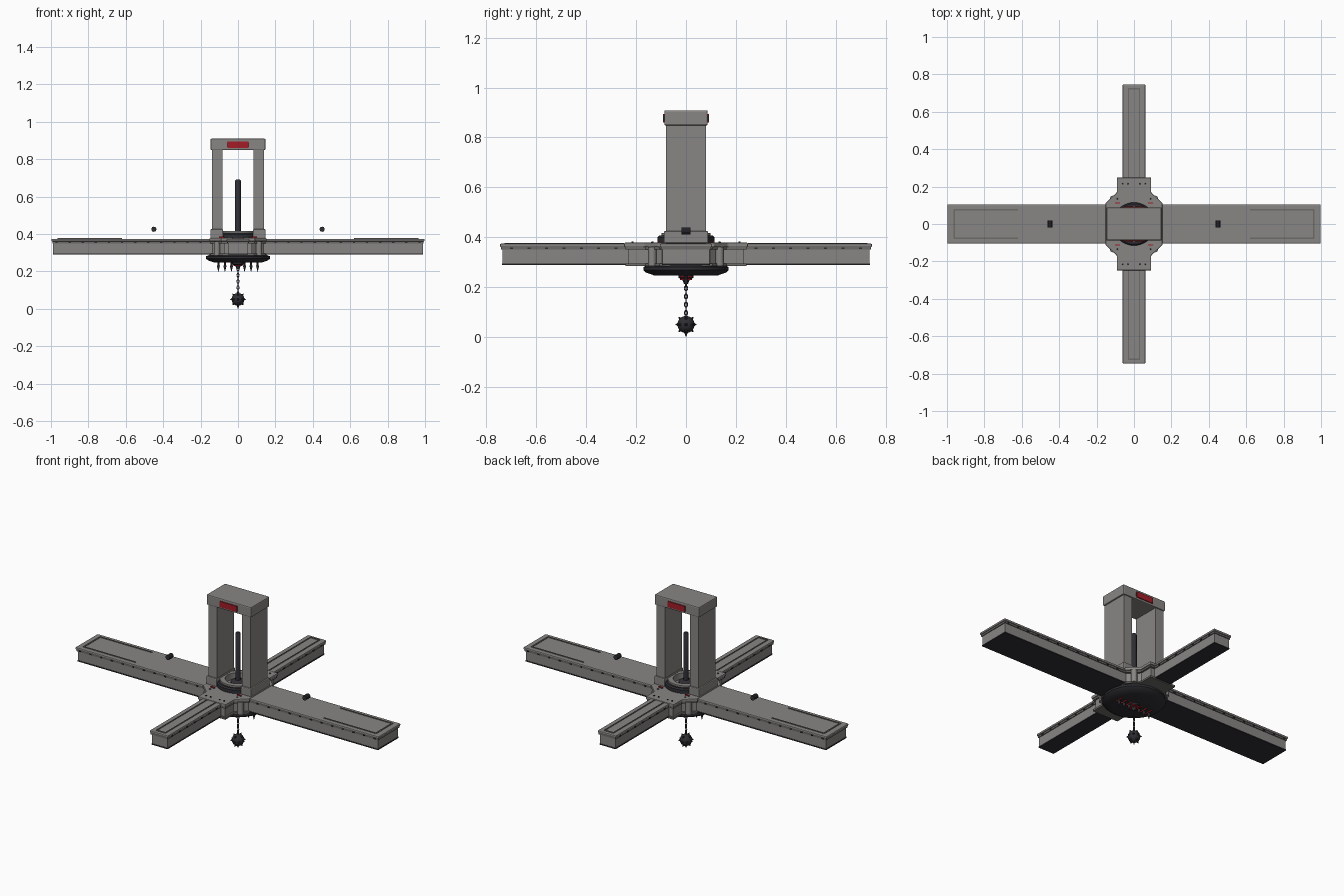
import bpy, bmesh, math
from mathutils import Vector, Matrix

cube = bpy.data.objects.get("Cube")
if cube:
    bpy.data.objects.remove(cube, do_unlink=True)


def material(name, r, g, b):
    m = bpy.data.materials.new(name)
    m.use_nodes = True
    m.diffuse_color = (r, g, b, 1)
    m.node_tree.nodes["Principled BSDF"].inputs["Base Color"].default_value = (r, g, b, 1)
    return m


STONE = material("warm_grey", 0.25, 0.24, 0.23)
TRIM = material("trim_grey", 0.15, 0.145, 0.14)
DARK = material("dark_metal", 0.028, 0.027, 0.033)
RED = material("signal_red", 0.36, 0.012, 0.02)
SIGNS = [(sx, sy) for sx in (1, -1) for sy in (1, -1)]


def finish(name, bm, mat, bevel=0, smooth=False):
    mesh = bpy.data.meshes.new(name)
    bmesh.ops.recalc_face_normals(bm, faces=bm.faces)
    bm.to_mesh(mesh)
    bm.free()
    mesh.materials.append(mat)
    ob = bpy.data.objects.new(name, mesh)
    bpy.context.collection.objects.link(ob)
    if bevel:
        mod = ob.modifiers.new("edge_bevel", 'BEVEL')
        mod.width, mod.segments = bevel, 2
    if smooth:
        bpy.ops.object.select_all(action='DESELECT')
        ob.select_set(True)
        bpy.context.view_layer.objects.active = ob
        bpy.ops.object.shade_smooth_by_angle(angle=math.radians(35))
    return ob


def boxes(name, mat, items, bevel=0):
    """Boxes given as (centre, full size), joined in one object."""
    bm = bmesh.new()
    for c, s in items:
        bmesh.ops.create_cube(bm, size=1, matrix=Matrix.Translation(c) @ Matrix.Diagonal((*s, 1)))
    return finish(name, bm, mat, bevel)


def slab(name, mat, hx, hy, z0, z1, bevel=0):
    return boxes(name, mat, [((0, 0, (z0 + z1) / 2), (2 * hx, 2 * hy, z1 - z0))], bevel)


def lathe(name, mat, profile, steps=40, closed=False):
    bm = bmesh.new()
    vs = [bm.verts.new((r, 0, z)) for r, z in profile]
    for a, b in zip(vs, vs[1:] + vs[:1] if closed else vs[1:]):
        bm.edges.new((a, b))
    bmesh.ops.spin(bm, geom=bm.verts[:] + bm.edges[:], axis=(0, 0, 1), cent=(0, 0, 0),
                   angle=math.tau, steps=steps)
    bmesh.ops.remove_doubles(bm, verts=bm.verts, dist=1e-5)
    return finish(name, bm, mat, smooth=True)


def cone(bm, start, end, r1, r2, sides=10):
    a, b = Vector(start), Vector(end)
    d = b - a
    turn = d.to_track_quat('Z', 'Y').to_matrix().to_4x4()
    bmesh.ops.create_cone(bm, cap_ends=True, segments=sides, radius1=r1, radius2=r2,
                          depth=d.length, matrix=Matrix.Translation((a + b) / 2) @ turn)


def cones(name, mat, items, sides=10):
    bm = bmesh.new()
    for item in items:
        cone(bm, *item, sides)
    return finish(name, bm, mat, smooth=True)


def hub(name, mat, z0, z1, inset=0, bevel=0):
    corner = [(0.152, 0.112), (0.092, 0.168), (0.092, 0.248)]
    corner = [(x - inset, y - inset) for x, y in corner]
    pts = corner + [(-x, y) for x, y in reversed(corner)]
    pts += [(-x, -y) for x, y in pts]
    bm = bmesh.new()
    face = bm.faces.new([bm.verts.new((x, y, z0)) for x, y in pts])
    ext = bmesh.ops.extrude_face_region(bm, geom=[face])
    bmesh.ops.translate(bm, vec=(0, 0, z1 - z0),
                        verts=[v for v in ext["geom"] if isinstance(v, bmesh.types.BMVert)])
    return finish(name, bm, mat, bevel)


# Crossing arms: walls, stepped lip, top plate and dark underside
for label, hx, hy in (("long_arm", 0.998, 0.105), ("short_arm", 0.061, 0.746)):
    slab(label + "_wall", STONE, hx - 0.01, hy - 0.01, 0.295, 0.352)
    slab(label + "_underside", DARK, hx - 0.008, hy - 0.008, 0.289, 0.2955)
    slab(label + "_lower_lip", TRIM, hx - 0.005, hy - 0.005, 0.35, 0.36)
    slab(label + "_top", STONE, hx, hy, 0.36, 0.374, 0.005)

# Raised strips on top of the arms
strips = []
for s in (1, -1):
    strips.append(((s * 0.962, 0, 0.375), (0.008, 0.155, 0.005)))
    strips.append(((0, s * 0.724, 0.375), (0.062, 0.008, 0.005)))
for sx, sy in SIGNS:
    strips.append(((sx * 0.792, sy * 0.077, 0.375), (0.345, 0.007, 0.005)))
    strips.append(((sx * 0.029, sy * 0.487, 0.375), (0.006, 0.475, 0.005)))
boxes("arm_strips", TRIM, strips)

# Rivets below the lips
rivets = []
for sx, sy in SIGNS:
    for i in range(12):
        rivets.append(((sx * (0.2 + i * 0.07), sy * 0.101, 0.355), (0.012, 0.004, 0.006)))
    for i in range(7):
        rivets.append(((sx * 0.057, sy * (0.28 + i * 0.07), 0.355), (0.004, 0.012, 0.006)))
boxes("lip_rivets", DARK, rivets)

# Hub with flanges and corner posts
hub("hub_wall", STONE, 0.29, 0.355, 0.016)
hub("hub_base_flange", TRIM, 0.284, 0.295, 0.006)
hub("hub_lower_lip", TRIM, 0.35, 0.361, 0.005)
hub("hub_top", STONE, 0.36, 0.378, 0, 0.004)
cones("hub_posts", STONE, [((sx * 0.112, sy * 0.135, 0.285), (sx * 0.112, sy * 0.135, 0.36), 0.017, 0.017)
                           for sx, sy in SIGNS], 12)
studs = [(sx * x, sy * y) for sx, sy in SIGNS for x, y in ((0.03, 0.215), (0.06, 0.215), (0.09, 0.135))]
cones("hub_studs", DARK, [((x, y, 0.376), (x, y, 0.382), 0.005, 0.004) for x, y in studs], 8)
boxes("hub_lights", RED, [((sx * 0.088, sy * 0.112, 0.381), (0.025, 0.006, 0.008)) for sx, sy in SIGNS])

# Collar, rod and its seat
lathe("collar_ring", DARK, [(0.085, 0.376), (0.115, 0.376), (0.115, 0.398), (0.108, 0.406), (0.085, 0.406)],
      closed=True)
lathe("collar_cap", STONE, [(0.07, 0.376), (0.098, 0.376), (0.098, 0.416), (0.07, 0.416)], closed=True)
lathe("rod_seat", DARK, [(0, 0.377), (0.04, 0.377), (0.04, 0.4), (0.025, 0.41), (0, 0.41)], 24)
lathe("rod", DARK, [(0, 0.38), (0.015, 0.38), (0.015, 0.684), (0.011, 0.69), (0, 0.69)], 16)

# Tower posts, feet, cross beam and red plates
boxes("tower_posts", STONE, [((s * 0.111, 0, 0.635), (0.056, 0.162, 0.45)) for s in (1, -1)])
boxes("tower_feet", STONE, [((s * 0.114, 0, 0.4), (0.068, 0.178, 0.05)) for s in (1, -1)], 0.005)
slab("tower_beam", STONE, 0.147, 0.087, 0.848, 0.909, 0.006)
boxes("beam_plates", RED, [((0, s * 0.0885, 0.877), (0.112, 0.008, 0.034)) for s in (1, -1)])
boxes("plate_end_clips", DARK, [((sx * 0.055, sy * 0.088, 0.877), (0.005, 0.008, 0.022)) for sx, sy in SIGNS])

# Knobs above the long arm
cones("arm_knobs", DARK, [((s * 0.45, -0.019, 0.425), (s * 0.45, 0.019, 0.425), 0.014, 0.014) for s in (1, -1)])

# Round plate below the hub
lathe("under_disc", DARK, [(0, 0.29), (0.15, 0.29), (0.171, 0.28), (0.171, 0.268), (0.16, 0.258),
                           (0.125, 0.246), (0, 0.246)], 48)
lathe("chain_socket", DARK, [(0.03, 0.247), (0.03, 0.238), (0.014, 0.228), (0.008, 0.212), (0, 0.212)], 16)

# Row of spikes with red mounts
row = [s * i * 0.035 for i in (1, 2, 3) for s in (1, -1)]
cones("under_spikes", DARK, [((x, 0, 0.247), (x, 0, 0.226), 0.006, 0.006) for x in row]
      + [((x, 0, 0.23), (x, 0, 0.197), 0.009, 0.0005) for x in row])
boxes("spike_mounts", RED, [((x, 0, 0.241), (0.006, 0.048, 0.007)) for x in row]
      + [((0, 0, 0.231), (0.05, 0.05, 0.005))])

# Chain of alternating links
bm = bmesh.new()
for i in range(9):
    z = 0.212 - i * 0.0165
    ring, side = 10, (i % 2) * math.pi / 2
    pts = [Vector((0.0055 * math.cos(a), 0, z + 0.0105 * math.sin(a)))
           for a in (k * math.tau / ring for k in range(ring))]
    pts = [Matrix.Rotation(side, 3, 'Z') @ p for p in pts]
    for p, q in zip(pts, pts[1:] + pts[:1]):
        cone(bm, p, q, 0.0026, 0.0026, 6)
finish("chain", bm, DARK)

# Spiked ball
centre = Vector((0, 0, 0.05))
bm = bmesh.new()
bmesh.ops.create_uvsphere(bm, u_segments=24, v_segments=14, radius=0.034, matrix=Matrix.Translation(centre))
finish("ball", bm, DARK, smooth=True)
rays = [Vector((0, 0, -1))]
for tilt, count in ((-45, 4), (0, 8), (45, 4)):
    for k in range(count):
        a, t = k * math.tau / count, math.radians(tilt)
        rays.append(Vector((math.cos(a) * math.cos(t), math.sin(a) * math.cos(t), math.sin(t))))
spikes = [(centre + d * 0.03, centre + d * (0.05 if d.z < -0.9 else 0.043), 0.008, 0.0005) for d in rays]
cones("ball_spikes", DARK, spikes, 8)
